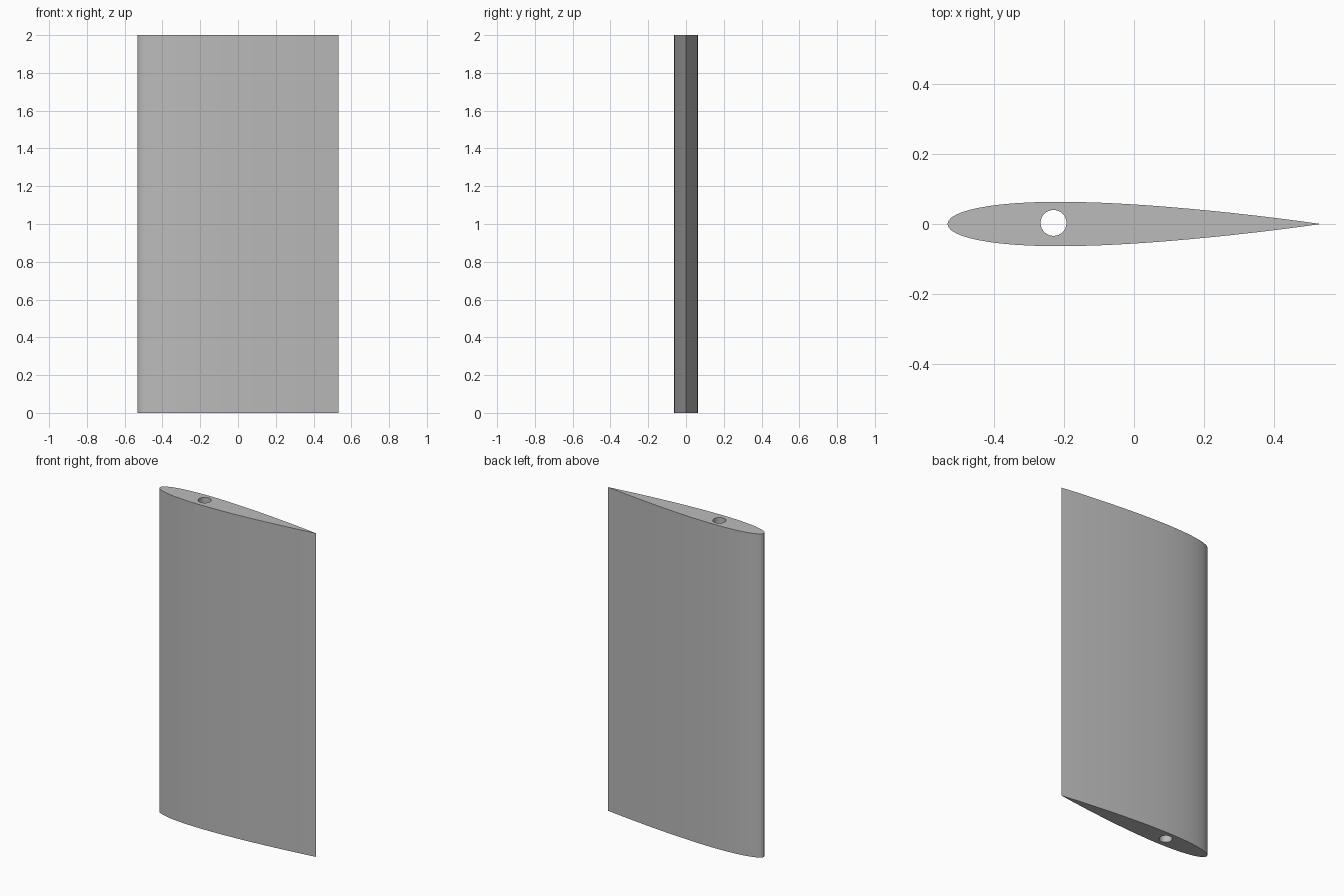
import bpy, bmesh
from math import cos, sin, pi, sqrt

cube = bpy.data.objects.get("Cube")
if cube:
    bpy.data.objects.remove(cube, do_unlink=True)

CHORD, SPAN, THICKNESS = 1.066, 2.0, 0.119
HOLE_X, HOLE_Y, HOLE_R = -0.23, 0.003, 0.037
STEPS = 32


def half_thickness(t):
    """Symmetric wing section with a closed trailing edge, t from nose to tail."""
    return 5 * THICKNESS * CHORD * (
        0.2969 * sqrt(t) - 0.126 * t - 0.3516 * t**2 + 0.2843 * t**3 - 0.1036 * t**4)


def add_loop(bm, points):
    verts = [bm.verts.new((x, y, 0)) for x, y in points]
    return [bm.edges.new((v, verts[i - 1])) for i, v in enumerate(verts)]


# Wing outline, with points gathered at the nose and tail
stations = [(1 - cos(pi * i / STEPS)) / 2 for i in range(STEPS + 1)]
lower = [((t - 0.5) * CHORD, -half_thickness(t)) for t in stations]
upper = [(x, -y) for x, y in reversed(lower[1:-1])]

# Round spar hole
hole = [(HOLE_X + HOLE_R * cos(2 * pi * i / STEPS),
         HOLE_Y + HOLE_R * sin(2 * pi * i / STEPS)) for i in range(STEPS)]

# Fill between outline and hole, then extrude along the span
bm = bmesh.new()
edges = add_loop(bm, lower + upper) + add_loop(bm, hole)
bmesh.ops.triangle_fill(bm, edges=edges, use_beauty=True, use_dissolve=False)
result = bmesh.ops.extrude_face_region(bm, geom=bm.faces[:], use_keep_orig=True)
top = [g for g in result["geom"] if isinstance(g, bmesh.types.BMVert)]
bmesh.ops.translate(bm, verts=top, vec=(0, 0, SPAN))
bmesh.ops.recalc_face_normals(bm, faces=bm.faces[:])

mesh = bpy.data.meshes.new("wing_section")
bm.to_mesh(mesh)
bm.free()
wing = bpy.data.objects.new("wing_section", mesh)
bpy.context.collection.objects.link(wing)

# Plain grey finish
grey = bpy.data.materials.new("grey")
grey.use_nodes = True
colour = (0.5, 0.5, 0.5, 1)
grey.diffuse_color = colour
grey.node_tree.nodes["Principled BSDF"].inputs["Base Color"].default_value = colour
mesh.materials.append(grey)

# Smooth skin with crisp rims
bpy.ops.object.select_all(action="DESELECT")
wing.select_set(True)
bpy.context.view_layer.objects.active = wing
bpy.ops.object.shade_smooth_by_angle(angle=pi / 6)
